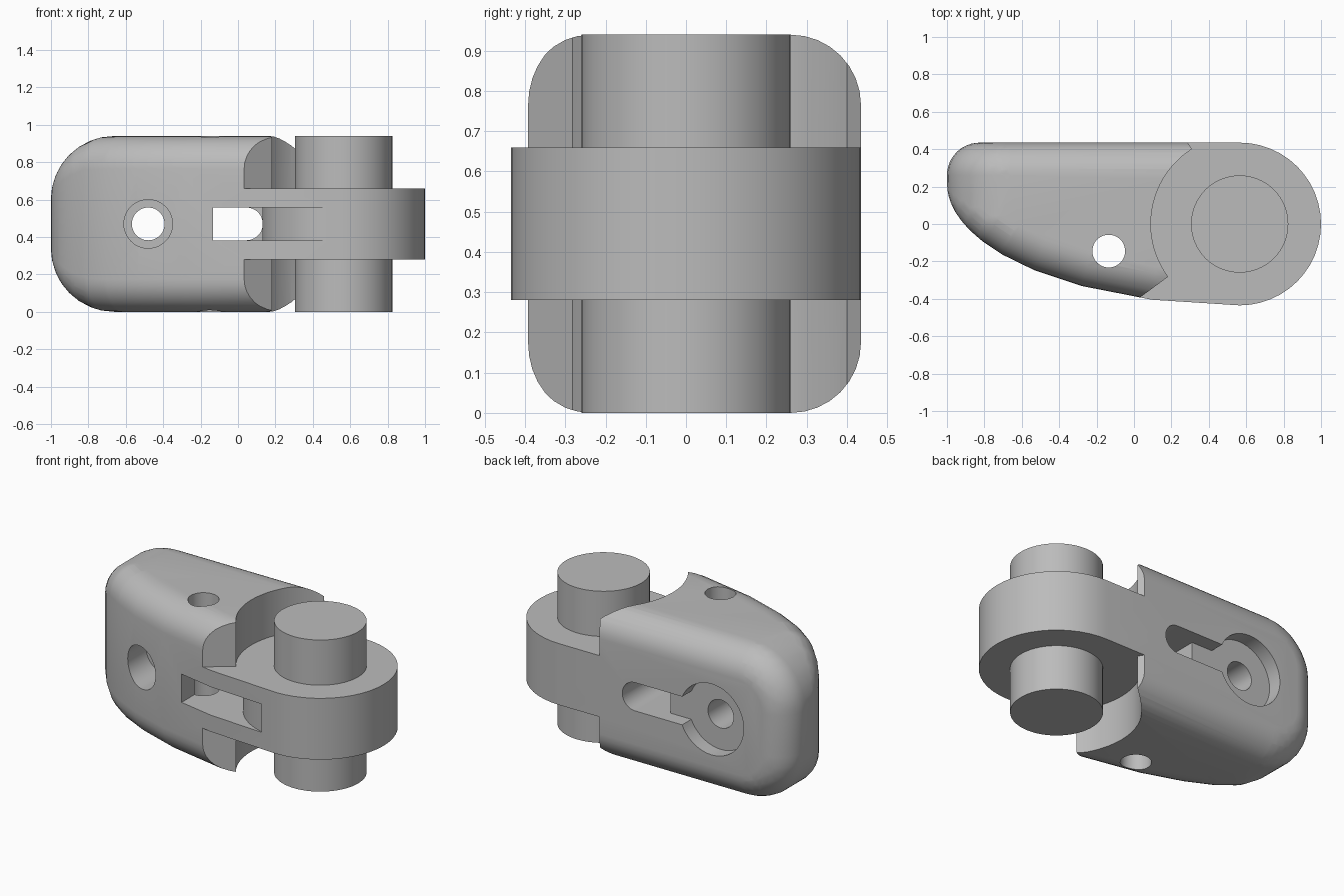
import bpy, bmesh
from math import sin, cos, pi, radians, sqrt
from mathutils import Vector

cube = bpy.data.objects.get("Cube")
if cube:
    bpy.data.objects.remove(cube, do_unlink=True)

MID = 0.47             # half height
PIN_X = 0.565          # pin axis
END_R = 0.435          # rounded tongue end
FILLET = 0.175
SLOT = 0.0875          # half width of slot, radius of small holes
HOLE_X = -0.48

grey = bpy.data.materials.new("plain grey")
grey.use_nodes = True
grey.diffuse_color = (0.5, 0.5, 0.5, 1)
bsdf = next(n for n in grey.node_tree.nodes if n.type == 'BSDF_PRINCIPLED')
bsdf.inputs["Base Color"].default_value = (0.5, 0.5, 0.5, 1)


def add_object(name, bm):
    bmesh.ops.recalc_face_normals(bm, faces=bm.faces)
    mesh = bpy.data.meshes.new(name)
    bm.to_mesh(mesh)
    bm.free()
    mesh.materials.append(grey)
    ob = bpy.data.objects.new(name, mesh)
    bpy.context.collection.objects.link(ob)
    return ob


def arc(cx, cy, r, a0, a1, n=24):
    steps = [radians(a0 + (a1 - a0) * i / n) for i in range(n + 1)]
    return [(cx + r * cos(a), cy + r * sin(a)) for a in steps]


def prism(name, pts, lo, hi, axis="z"):
    """Extrude a profile along z (points are x, y) or y (points are x, z)."""
    bm = bmesh.new()
    place = (lambda u, v, w: (u, v, w)) if axis == "z" else (lambda u, v, w: (u, w, v))
    face = bm.faces.new([bm.verts.new(place(u, v, lo)) for u, v in pts])
    out = bmesh.ops.extrude_face_region(bm, geom=[face])
    moved = [g for g in out["geom"] if isinstance(g, bmesh.types.BMVert)]
    bmesh.ops.translate(bm, verts=moved, vec=place(0, 0, hi - lo))
    return add_object(name, bm)


def circle(cx, cy, r, n=48):
    return arc(cx, cy, r, 0, 360, n)[:-1]


def activate(ob):
    bpy.ops.object.select_all(action='DESELECT')
    ob.select_set(True)
    bpy.context.view_layer.objects.active = ob


def cut(ob, cutter):
    cutter.hide_render = True
    mod = ob.modifiers.new("cut", 'BOOLEAN')
    mod.operation = 'DIFFERENCE'
    mod.solver = 'EXACT'
    mod.object = cutter
    activate(ob)
    bpy.ops.object.modifier_apply(modifier=mod.name)
    bpy.data.objects.remove(cutter, do_unlink=True)


# Core outline: elliptical front, straight back, round end, all inset by the fillet
SEG = 48
A, B, EY = 1.565, 0.655, 0.22
core = []
for i in range(SEG // 4 + 1):
    a = pi + 2 * pi * i / SEG
    d = sqrt((A * cos(a)) ** 2 + (B * sin(a)) ** 2)
    core.append((PIN_X + cos(a) * (A * A / d - FILLET),
                 EY + sin(a) * (B * B / d - FILLET)))
core += arc(PIN_X, 0, END_R - FILLET, -90, 90, SEG // 2)
CORNER = 0.165
core += [(-0.66 - CORNER * sin(pi * i / 16), 0.26) for i in range(9)]


def core_height(x):
    """Half height of the core, falling in a round corner at the nose."""
    drop = max(0, -0.66 - x)
    return MID - FILLET - CORNER + sqrt(max(0, CORNER ** 2 - drop ** 2))


# Body: hull of fillet-sized half balls set along the core outline
bm = bmesh.new()
for x, y in core:
    h = core_height(x)
    for side in (-1, 1):
        for ring in range(9):
            t = pi / 2 * ring / 8
            for k in range(SEG if ring < 8 else 1):
                a = 2 * pi * k / SEG
                bm.verts.new((x + FILLET * cos(t) * cos(a),
                              y + FILLET * cos(t) * sin(a),
                              MID + side * (h + FILLET * sin(t))))
bmesh.ops.remove_doubles(bm, verts=bm.verts, dist=0.0005)
bmesh.ops.convex_hull(bm, input=bm.verts, use_existing_faces=False)
bmesh.ops.delete(bm, geom=[v for v in bm.verts if not v.link_faces], context='VERTS')
bmesh.ops.dissolve_limit(bm, angle_limit=radians(0.3), verts=bm.verts, edges=bm.edges)
body = add_object("hinge_body", bm)

# Shoulders cut away above and below the tongue
shoulder = arc(PIN_X, 0, 0.475, 122.5, 216.4)
shoulder += [(PIN_X + 2 * cos(radians(a)), 2 * sin(radians(a)))
             for a in (216.4, 290, 0, 70, 122.5)]
cut(body, prism("upper_cutter", shoulder, 0.66, 1.2))
cut(body, prism("lower_cutter", shoulder, -0.2, 0.28))

# Front channel that follows the round end
channel = [(0.46, -1), (-0.135, -1), (-0.135, 0)]
channel += arc(PIN_X, 0, END_R, 180, 256)
cut(body, prism("channel_cutter", channel, MID - SLOT, MID + SLOT))


# Back slot: open through to the channel, shallow toward the round recess
def slot_profile(x0):
    return [(x0, MID + SLOT), (x0, MID - SLOT)] + arc(0.045, MID, SLOT, -90, 90)


cut(body, prism("slot_cutter", slot_profile(-0.135), -0.02, 1, "y"))
cut(body, prism("groove_cutter", slot_profile(HOLE_X), 0.345, 1, "y"))
cut(body, prism("recess_cutter", circle(HOLE_X, MID, 0.22), 0.345, 1, "y"))

# Round holes
cut(body, prism("bore_cutter", circle(HOLE_X, MID, 0.13), -1, -0.03, "y"))
cut(body, prism("hole_cutter", circle(HOLE_X, MID, SLOT), -1, 1, "y"))
cut(body, prism("vertical_cutter", circle(-0.135, -0.145, SLOT), -1, 2))

# Pin through the round end
pin = prism("hinge_pin", circle(PIN_X, 0, 0.26, 64), 0, 2 * MID)

for ob in (body, pin):
    activate(ob)
    bpy.ops.object.shade_smooth_by_angle(angle=radians(25))
